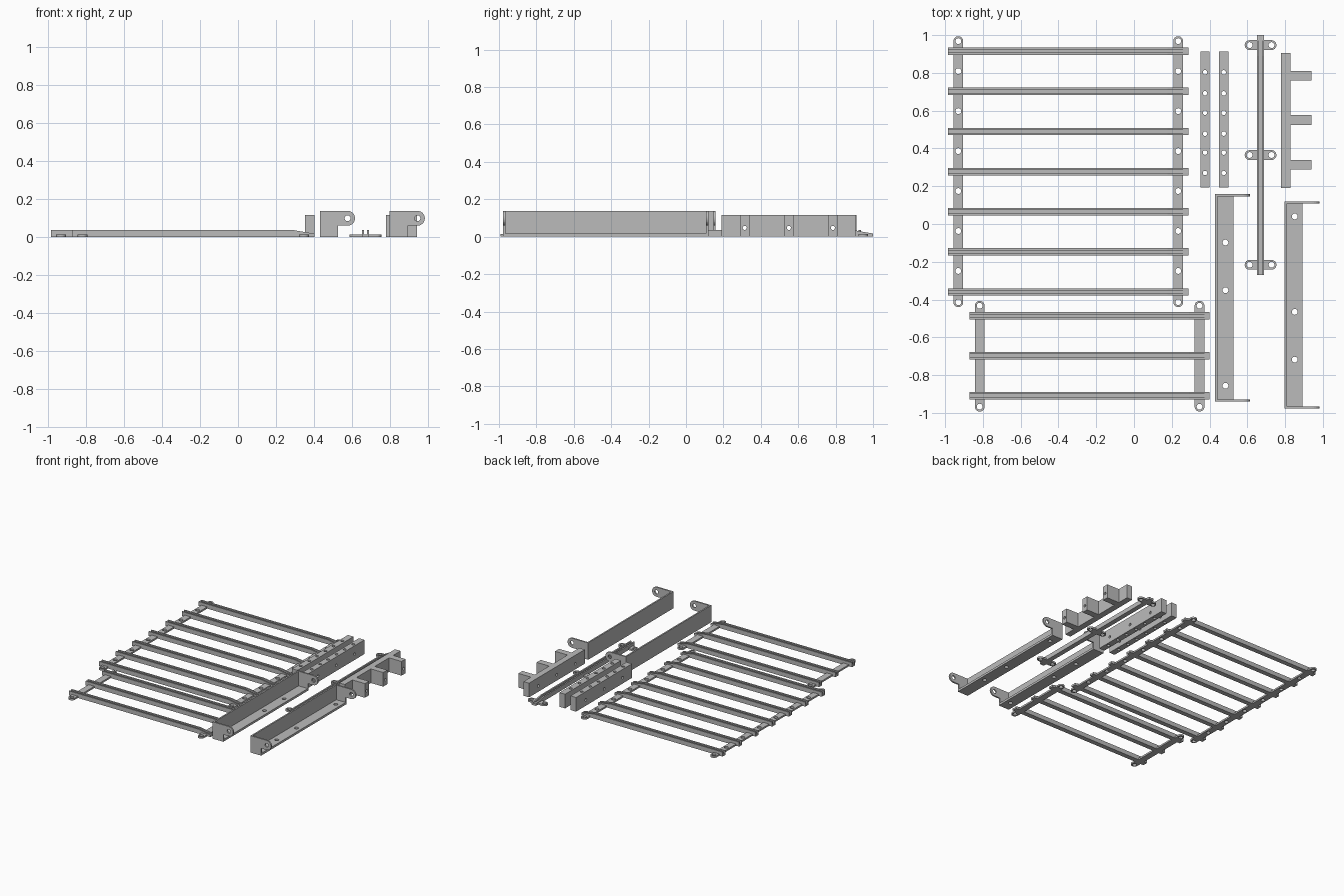
import bpy, bmesh, math
from mathutils import Matrix, Vector

if "Cube" in bpy.data.objects:
    bpy.data.objects.remove(bpy.data.objects["Cube"])

grey = bpy.data.materials.new("plain grey")
grey.diffuse_color = (0.5, 0.5, 0.5, 1)
grey.use_nodes = True
grey.node_tree.nodes["Principled BSDF"].inputs["Base Color"].default_value = grey.diffuse_color


def finish(bm, name, mat=True):
    bmesh.ops.recalc_face_normals(bm, faces=bm.faces[:])
    me = bpy.data.meshes.new(name)
    bm.to_mesh(me)
    bm.free()
    ob = bpy.data.objects.new(name, me)
    bpy.context.collection.objects.link(ob)
    if mat:
        me.materials.append(grey)
    return ob


def prism(bm, pts, a, b, axis):
    """Extrude a 2D outline from a to b along an axis (x: pts are y,z; y: x,z; z: x,y)."""
    place = {"x": lambda p, t: (t, p[0], p[1]),
             "y": lambda p, t: (p[0], t, p[1]),
             "z": lambda p, t: (p[0], p[1], t)}[axis]
    lo = [bm.verts.new(place(p, a)) for p in pts]
    hi = [bm.verts.new(place(p, b)) for p in pts]
    bm.faces.new(lo)
    bm.faces.new(hi)
    n = len(pts)
    for i in range(n):
        bm.faces.new((lo[i], lo[(i + 1) % n], hi[(i + 1) % n], hi[i]))


def rect(x0, x1, y0, y1):
    return [(x0, y0), (x1, y0), (x1, y1), (x0, y1)]


def arc(cx, cy, r, a0, a1, n=12):
    return [(cx + r * math.cos(math.radians(a0 + (a1 - a0) * i / n)),
             cy + r * math.sin(math.radians(a0 + (a1 - a0) * i / n))) for i in range(n + 1)]


def drill(ob, holes):
    """Cut round holes; each hole is (centre, radius, axis)."""
    bm = bmesh.new()
    for c, r, axis in holes:
        rot = {"x": Matrix.Rotation(math.pi / 2, 4, "Y"),
               "y": Matrix.Rotation(math.pi / 2, 4, "X"),
               "z": Matrix.Identity(4)}[axis]
        bmesh.ops.create_cone(bm, cap_ends=True, segments=24, radius1=r, radius2=r,
                              depth=0.5, matrix=Matrix.Translation(Vector(c)) @ rot)
    cutter = finish(bm, ob.name + "_hole_cutter", False)
    cutter.hide_render = True
    cutter.hide_set(True)
    mod = ob.modifiers.new("holes", "BOOLEAN")
    mod.operation = "DIFFERENCE"
    mod.solver = "EXACT"
    mod.use_self = True
    mod.object = cutter


T = 0.014       # flat strip thickness
W = 0.026       # strip half width


def channel(name, start, end, centre, axis):
    """U channel whose two walls slope down at the far end."""
    wall = [(start, 0), (end, 0), (end, 0.017), (end - 0.11, 0.036), (start, 0.036)]
    bm = bmesh.new()
    across = "y" if axis == "x" else "x"
    for a, b in ((-0.0195, -0.008), (0.008, 0.0195)):
        prism(bm, wall, centre + a, centre + b, across)
    prism(bm, rect(start, end, 0, T), centre - 0.008, centre + 0.008, across)
    return finish(bm, name)


def rail(name, x, y0, y1, mids):
    """Round-ended strip with end holes and optional holes between."""
    bm = bmesh.new()
    prism(bm, arc(x, y1 - W, W, 0, 180) + arc(x, y0 + W, W, 180, 360), 0, T, "z")
    ob = finish(bm, name)
    drill(ob, [((x, y, 0), 0.0155, "z") for y in [y0 + W, y1 - W] + mids])


# Large slatted frame
for side, x in (("left", -0.93), ("right", 0.234)):
    rail("large_rail_" + side, x, -0.44, 0.994, [0.809 - 0.2115 * i for i in range(6)])
for i in range(7):
    channel(f"large_slat_{i + 1}", -0.984, 0.288, 0.915 - 0.2125 * i, "x")

# Small slatted frame
for side, x in (("left", -0.817), ("right", 0.347)):
    rail("small_rail_" + side, x, -0.993, -0.407, [])
for i in range(3):
    channel(f"small_slat_{i + 1}", -0.871, 0.401, -0.486 - 0.2115 * i, "x")

# Single long channel with cross feet
channel("long_channel", -0.27, 1.0, 0.67, "y")
for i, y in enumerate((0.947, 0.365, -0.216)):
    bm = bmesh.new()
    prism(bm, arc(0.728, y, W, -90, 90) + arc(0.612, y, W, 90, 270), 0, T, "z")
    foot = finish(bm, f"channel_foot_{i + 1}")
    drill(foot, [((x, y, 0), 0.0155, "z") for x in (0.612, 0.728)])

# Drilled bars
ARMS = (0.314, 0.55, 0.785)
H = 0.115
for i, x in enumerate((0.376, 0.475)):
    bm = bmesh.new()
    prism(bm, rect(x - 0.025, x + 0.025, 0.193, 0.912), 0, H, "z")
    bar = finish(bm, f"drilled_bar_{i + 1}")
    drill(bar, [((x, y, 0.06), 0.012, "z") for y in (0.27, 0.378, 0.478, 0.589, 0.692, 0.803)]
          + [((x, y, 0.047), 0.011, "x") for y in ARMS])

# Comb block: a bar with three arms
outline = [(0.778, 0.906), (0.778, 0.19), (0.828, 0.19)]
for y in ARMS:
    outline += [(0.828, y - W), (0.94, y - W), (0.94, y + W), (0.828, y + W)]
outline.append((0.828, 0.906))
bm = bmesh.new()
prism(bm, outline, 0, H, "z")
comb = finish(bm, "comb_block")
drill(comb, [((0.86, y, 0.047), 0.011, "x") for y in ARMS])


def bracket(name, x, y0, y1, holes):
    """Long angle with an eyed tab at each end."""
    bm = bmesh.new()
    t = 0.012
    prism(bm, [(x, 0), (x + 0.096, 0), (x + 0.096, 0.018), (x + t, 0.018), (x + t, 0.137), (x, 0.137)],
          y0 + t, y1 - t, "y")
    ob = finish(bm, name + "_angle")
    drill(ob, [((x + 0.054, y, 0), 0.0155, "z") for y in holes])
    tab = [(x, 0), (x + 0.096, 0), (x + 0.096, 0.059)] + arc(x + 0.146, 0.098, 0.039, -90, 90) + [(x, 0.137)]
    for end, a in (("front", y0), ("back", y1 - t)):
        bm = bmesh.new()
        prism(bm, tab, a, a + t, "y")
        ob = finish(bm, f"{name}_{end}_tab")
        drill(ob, [((x + 0.146, a, 0.098), 0.0155, "y")])


bracket("inner_bracket", 0.43, -0.94, 0.158, (-0.098, -0.351, -0.856))
bracket("outer_bracket", 0.797, -0.978, 0.12, (0.04, -0.465, -0.718))

# Bake the holes so the cutters can go
bpy.context.view_layer.update()
deps = bpy.context.evaluated_depsgraph_get()
baked = [(o, bpy.data.meshes.new_from_object(o.evaluated_get(deps)))
         for o in bpy.data.objects if o.modifiers]
for ob, me in baked:
    ob.modifiers.clear()
    ob.data = me
for ob in [o for o in bpy.data.objects if o.name.endswith("_hole_cutter")]:
    bpy.data.objects.remove(ob)
